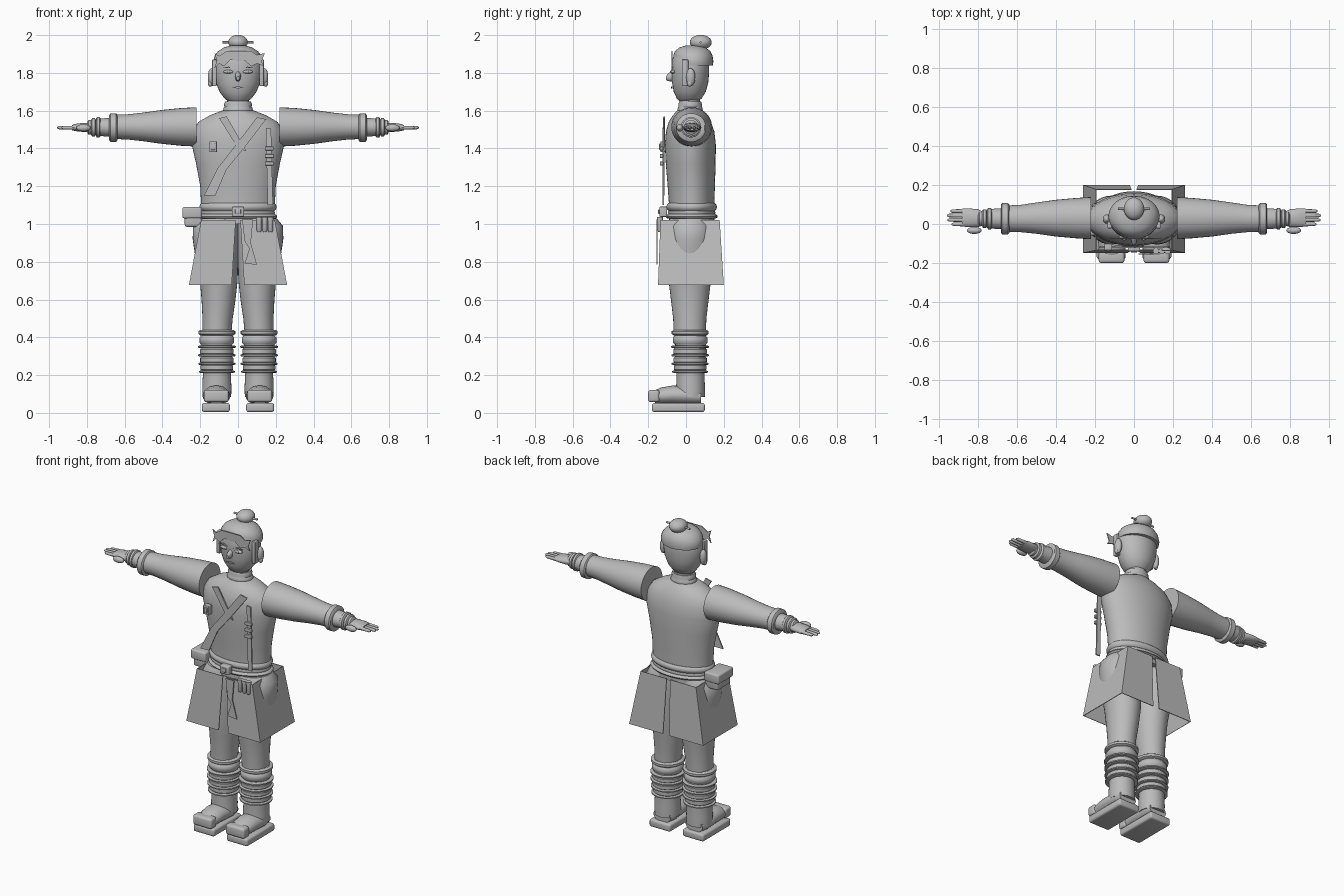
import bpy, bmesh, math
from mathutils import Vector

grey = bpy.data.materials.new("plain grey")
grey.diffuse_color = (0.5, 0.5, 0.5, 1)


def finish(name, bm, smooth=True):
    bmesh.ops.recalc_face_normals(bm, faces=bm.faces)
    me = bpy.data.meshes.new(name)
    bm.to_mesh(me)
    bm.free()
    ob = bpy.data.objects.new(name, me)
    bpy.context.collection.objects.link(ob)
    me.materials.append(grey)
    if smooth:
        bpy.context.view_layer.objects.active = ob
        ob.select_set(True)
        bpy.ops.object.shade_smooth_by_angle(angle=math.radians(40))
        ob.select_set(False)
    return ob


def loft(name, rings, axis="z", n=32):
    """Rings are (position, centre a, centre b, radius a, radius b) along an axis."""
    bm = bmesh.new()
    loops = []
    for t, ca, cb, ra, rb in rings:
        loop = []
        for i in range(n):
            w = math.tau * i / n
            a, b = ca + ra * math.cos(w), cb + rb * math.sin(w)
            loop.append(bm.verts.new({"z": (a, b, t), "x": (t, a, b), "y": (a, t, b)}[axis]))
        loops.append(loop)
    for p, q in zip(loops, loops[1:]):
        for i in range(n):
            bm.faces.new((p[i], p[(i + 1) % n], q[(i + 1) % n], q[i]))
    bm.faces.new(loops[0])
    bm.faces.new(loops[-1])
    return finish(name, bm)


def ball(name, c, r):
    bm = bmesh.new()
    bmesh.ops.create_uvsphere(bm, u_segments=24, v_segments=12, radius=1)
    for v in bm.verts:
        v.co = Vector(c) + Vector(v.co[i] * r[i] for i in range(3))
    return finish(name, bm)


def box(name, lo, hi, bevel=0.0):
    bm = bmesh.new()
    bmesh.ops.create_cube(bm, size=1)
    for v in bm.verts:
        v.co = [(lo[i] + hi[i]) / 2 + v.co[i] * (hi[i] - lo[i]) for i in range(3)]
    if bevel:
        bmesh.ops.bevel(bm, geom=bm.edges[:], offset=bevel, segments=3, affect="EDGES", profile=0.5)
    return finish(name, bm)


def plate(name, pts, y, thick=0.008):
    """Flat outline in x and z, facing the front."""
    bm = bmesh.new()
    f = bm.faces.new([bm.verts.new((x, y, z)) for x, z in pts])
    ext = bmesh.ops.extrude_face_region(bm, geom=[f])
    for v in ext["geom"]:
        if isinstance(v, bmesh.types.BMVert):
            v.co.y += thick
    return finish(name, bm, False)


# Torso, neck and collar
loft("torso", [(1.0, 0, .03, .19, .12), (1.1, 0, .03, .195, .12), (1.2, 0, .028, .2, .125),
               (1.32, 0, .025, .222, .132), (1.42, 0, .023, .245, .135), (1.49, 0, .022, .24, .128),
               (1.54, 0, .02, .21, .112), (1.575, 0, .02, .15, .09), (1.6, 0, .02, .085, .068)], n=48)
loft("neck", [(1.57, 0, .02, .06, .055), (1.68, 0, .02, .058, .055)])
loft("collar", [(1.585, 0, .022, .075, .062), (1.6, 0, .022, .08, .068), (1.615, 0, .022, .076, .065),
                (1.62, 0, .022, .072, .062), (1.635, 0, .022, .074, .063), (1.648, 0, .022, .068, .058)])

# Head, hair cap and bun
loft("head", [(1.645, 0, .015, .045, .045), (1.665, 0, .017, .072, .066), (1.7, 0, .02, .098, .085),
              (1.75, 0, .022, .118, .096), (1.81, 0, .023, .127, .1), (1.86, 0, .023, .124, .098),
              (1.9, 0, .023, .108, .086), (1.925, 0, .023, .08, .065), (1.94, 0, .023, .03, .025)])
loft("hair_cap", [(1.84, 0, .04, .127, .102), (1.86, 0, .039, .131, .106), (1.89, 0, .037, .124, .104),
                  (1.915, 0, .035, .105, .094), (1.935, 0, .034, .075, .068), (1.946, 0, .034, .03, .03)])
ball("hair_bun", (0, .078, 1.962), (.052, .058, .039))
loft("hair_pin", [(-.082, .078, 1.962, .006, .006), (.082, .078, 1.962, .006, .006)], "x", 10)
plate("fringe", [(-.125, 1.905), (-.1, 1.89), (-.06, 1.915), (.07, 1.915), (.1, 1.895), (.142, 1.905),
                 (.125, 1.86), (.138, 1.835), (.1, 1.85), (.07, 1.835), (.035, 1.865), (0, 1.862),
                 (-.04, 1.87), (-.075, 1.835), (-.1, 1.85), (-.125, 1.825), (-.112, 1.865)], -.078, .006)

# Face
loft("nose", [(-.107, 0, 1.772, .009, .01), (-.09, 0, 1.778, .014, .022), (-.06, 0, 1.785, .016, .032)], "y", 12)
plate("mouth", [(-.028, 1.724), (0, 1.729), (.028, 1.724), (0, 1.717)], -.079)
for s in (-1, 1):
    ball("eye", (s * .05, -.068, 1.806), (.028, .012, .01))
    ball("pupil", (s * .05, -.078, 1.806), (.009, .006, .008))
    plate("eyebrow", [(s * .02, 1.822), (s * .05, 1.833), (s * .085, 1.826), (s * .05, 1.827)], -.078)
    box("sideburn", (s * .125 - .012, -.022, 1.73), (s * .125 + .012, .012, 1.87), .004)
    ball("ear", (s * .14, .025, 1.777), (.02, .024, .048))
    ball("ear_lobe", (s * .147, .02, 1.745), (.012, .014, .018))

# Arms, cuffs and hands
for s in (-1, 1):
    def limb(name, rings, n=32):
        loft(name, [(s * r[0],) + r[1:] for r in rings], "x", n)
    limb("sleeve", [(.22, .03, 1.514, .108, .104), (.3, .03, 1.514, .103, .1), (.4, .03, 1.514, .094, .09),
                    (.5, .03, 1.514, .08, .076), (.58, .028, 1.514, .07, .067), (.65, .027, 1.514, .068, .064)])
    limb("sleeve_cuff", [(.638, .027, 1.51, .072, .066), (.645, .027, 1.51, .08, .076),
                         (.675, .027, 1.51, .08, .076), (.682, .027, 1.51, .072, .066)])
    limb("wrist_wrap", [(.68, .027, 1.512, .054, .05), (.73, .027, 1.512, .05, .046)])
    for x, r in ((.74, .054), (.765, .048), (.785, .038)):
        limb("wrist_ring", [(x - .013, .027, 1.512, r - .008, r - .008), (x - .007, .027, 1.512, r, r),
                            (x + .007, .027, 1.512, r, r), (x + .013, .027, 1.512, r - .008, r - .008)])
    limb("palm", [(.77, .028, 1.511, .034, .024), (.8, .03, 1.511, .046, .025),
                  (.85, .032, 1.511, .048, .021), (.88, .033, 1.51, .045, .014)], 20)
    for i, tip in enumerate((.94, .958, .955, .935)):
        y = .066 - i * .0225
        limb("finger", [(.86, y, 1.51, .011, .011), (tip - .01, y, 1.51, .009, .009),
                        (tip, y, 1.51, .004, .004)], 10)
    ball("thumb", (s * .818, -.033, 1.509), (.038, .018, .019))

# Legs, wraps and shoes
for s in (-1, 1):
    loft("trouser_leg", [(z, s * x, .02, rx, ry) for z, x, rx, ry in (
        (1.03, .1, .105, .105), (.99, .116, .122, .122), (.92, .118, .122, .125), (.82, .112, .113, .122),
        (.7, .102, .1, .112), (.6, .103, .09, .1), (.5, .108, .08, .088), (.42, .112, .077, .085))])
    loft("calf", [(z, s * .112, .024, rx, ry) for z, rx, ry in (
        (.44, .082, .083), (.3, .08, .08), (.2, .074, .074), (.14, .077, .076), (.085, .076, .076))])
    for z, r, h in ((.425, .098, .014), (.385, .092, .024), (.35, .101, .007), (.325, .089, .02), (.305, .1, .007),
                    (.26, .098, .007), (.28, .088, .02), (.218, .095, .007), (.24, .086, .02)):
        loft("leg_wrap", [(z - h, s * .112, .022, r - .01, r - .01), (z - h * .5, s * .112, .022, r, r),
                          (z + h * .5, s * .112, .022, r, r), (z + h, s * .112, .022, r - .01, r - .01)])
    box("sole", (s * .117 - .074, -.18, .005), (s * .117 + .074, .1, .052), .012)
    box("shoe_toe_cap", (s * .115 - .066, -.2, .057), (s * .115 + .066, -.14, .122), .014)
    loft("shoe_upper", [(-.165, s * .115, .085, .056, .035), (-.13, s * .115, .09, .066, .045),
                        (-.07, s * .115, .095, .07, .05), (.03, s * .114, .09, .074, .048),
                        (.08, s * .113, .085, .06, .04)], "y", 24)

# Split skirt: each half wraps front, side and back
for s in (-1, 1):
    bm = bmesh.new()
    top = [(.012, -.135), (.195, -.135), (.195, .178), (.012, .178)]
    low = [(.033, -.148), (.26, -.148), (.26, .2), (.022, .2)]
    a = [bm.verts.new((s * x, y, 1.022)) for x, y in top]
    b = [bm.verts.new((s * x, y, .677)) for x, y in low]
    for i in range(3):
        bm.faces.new((a[i], a[i + 1], b[i + 1], b[i]))
    skirt = finish("skirt_half", bm, False)
    skirt.modifiers.new("cloth", "SOLIDIFY").thickness = .005

# Belt, buckle and gear
for z, r, h in ((1.09, .205, .02), (1.06, .196, .02), (1.04, .208, .012)):
    loft("belt_band", [(z + h * k, 0, .03, r - .012 * k * k, r - .07 - .012 * k * k)
                       for k in (-1, -.6, 0, .6, 1)], n=48)
box("buckle", (-.032, -.14, 1.038), (.032, -.1, 1.092), .006)
box("buckle_centre", (-.015, -.147, 1.052), (.015, -.135, 1.078), .004)
box("hip_pouch", (-.282, -.05, .985), (-.19, .085, 1.07), .012)
box("hip_pouch_flap", (-.294, -.058, 1.03), (-.19, .093, 1.09), .01)
for x in (.112, .142, .172):
    loft("belt_vial", [(.958, x, -.138, .009, .009), (.966, x, -.138, .013, .013), (1.02, x, -.138, .013, .013),
                       (1.02, x, -.138, .016, .016), (1.038, x, -.138, .016, .016)], n=14)
plate("sash_tail", [(.022, 1.025), (.08, 1.025), (.068, .9), (.1, .785), (.035, .79), (.06, .87), (.035, .91)],
      -.156, .006)

# Chest straps and badges
plate("long_strap", [(.1, 1.565), (.15, 1.555), (.03, 1.4), (-.06, 1.29), (-.12, 1.15), (-.18, 1.15),
                     (-.105, 1.3), (-.01, 1.42)], -.122)
plate("short_strap", [(-.1, 1.56), (-.06, 1.57), (.045, 1.385), (0, 1.4)], -.118)
plate("vertical_strap", [(.147, 1.51), (.175, 1.505), (.185, 1.1), (.157, 1.1)], -.124)
for z in (1.4, 1.36, 1.32):
    box("strap_clip", (.142, -.138, z - .01), (.188, -.122, z + .01), .003)
box("badge", (-.152, -.135, 1.38), (-.112, -.1, 1.438), .004)
box("badge_centre", (-.143, -.142, 1.392), (-.121, -.13, 1.426), .003)
